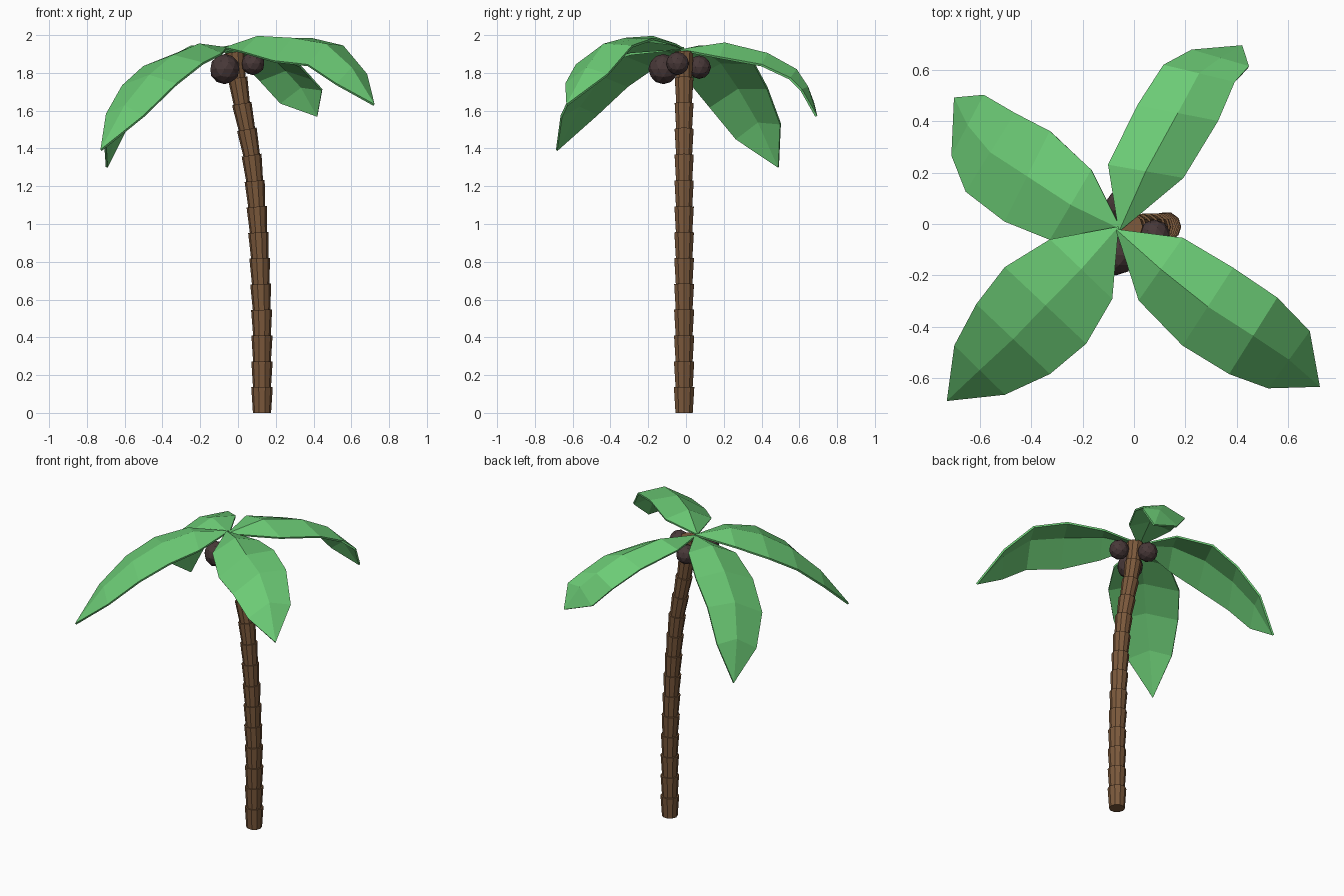
import bpy, bmesh
from math import cos, sin, pi
from mathutils import Vector

if "Cube" in bpy.data.objects:
    bpy.data.objects.remove(bpy.data.objects["Cube"])


def material(name, rgb):
    m = bpy.data.materials.new(name)
    m.diffuse_color = (*rgb, 1)
    m.use_nodes = True
    m.node_tree.nodes["Principled BSDF"].inputs["Base Color"].default_value = m.diffuse_color
    return m


bark = material("bark", (0.20, 0.10, 0.045))
leaf = material("leaf", (0.15, 0.60, 0.18))
husk = material("husk", (0.065, 0.04, 0.04))


def finish(bm, name, mat):
    bmesh.ops.recalc_face_normals(bm, faces=bm.faces)
    me = bpy.data.meshes.new(name)
    bm.to_mesh(me)
    bm.free()
    me.materials.append(mat)
    ob = bpy.data.objects.new(name, me)
    bpy.context.collection.objects.link(ob)
    return ob


# Trunk: stacked flaring segments along a leaning curve
xs = [0.127, 0.127, 0.127, 0.127, 0.125, 0.12, 0.115, 0.108,
      0.099, 0.088, 0.072, 0.047, 0.02, -0.002, -0.017]
pts = [Vector((x, -0.01, i * 1.91 / 14)) for i, x in enumerate(xs)]
SIDES = 10
bm = bmesh.new()
for i in range(14):
    rings = []
    taper = 1 - 0.10 * i / 13
    for j, r in ((i, 0.048 * taper), (i + 1, 0.057 * taper)):
        d = (pts[min(j + 1, 14)] - pts[max(j - 1, 0)]).normalized()
        if j == 0:
            d = Vector((0, 0, 1))
        side = Vector((0, 1, 0)).cross(d)
        rings.append([bm.verts.new(pts[j] + side * (r * cos(2 * pi * k / SIDES))
                                   + Vector((0, r * sin(2 * pi * k / SIDES), 0)))
                      for k in range(SIDES)])
    a, b = rings
    for k in range(SIDES):
        n = (k + 1) % SIDES
        bm.faces.new((a[k], a[n], b[n], b[k]))
    bm.faces.new(a[::-1])
    bm.faces.new(b)
finish(bm, "trunk", bark)

# Coconuts under the crown
for i, (loc, r) in enumerate([((-0.07, -0.12, 1.82), 0.08),
                              ((0.08, -0.045, 1.85), 0.062),
                              ((-0.05, 0.07, 1.83), 0.062)]):
    bpy.ops.mesh.primitive_ico_sphere_add(subdivisions=2, radius=r, location=loc)
    ob = bpy.context.object
    ob.name = f"coconut_{i + 1}"
    ob.data.materials.append(husk)


# Fronds: two edges and a raised midrib between a base point and a tip
def frond(name, base, left, right, tip, ridge):
    bm = bmesh.new()
    rows = []
    for l, r in zip(left, right):
        l, r = Vector(l), Vector(r)
        rows.append([bm.verts.new(p) for p in
                     (l, (l + r) / 2 + Vector((0, 0, ridge)), r)])
    b, t = bm.verts.new(base), bm.verts.new(tip)
    for k in range(2):
        bm.faces.new((b, rows[0][k + 1], rows[0][k]))
        for p, q in zip(rows, rows[1:]):
            bm.faces.new((p[k], p[k + 1], q[k + 1], q[k]))
        bm.faces.new((rows[-1][k], rows[-1][k + 1], t))
    ob = finish(bm, name, leaf)
    mod = ob.modifiers.new("thickness", "SOLIDIFY")
    mod.thickness = 0.012
    mod.offset = 0


frond("frond_back_right", (-0.06, -0.03, 1.92),
      [(-0.10, 0.23, 1.93), (0.014, 0.46, 1.86), (0.115, 0.615, 1.76), (0.224, 0.673, 1.64)],
      [(0.19, 0.18, 1.88), (0.325, 0.40, 1.84), (0.39, 0.55, 1.77), (0.445, 0.61, 1.71)],
      (0.42, 0.69, 1.57), 0.05)
frond("frond_back_left", (-0.05, -0.02, 1.92),
      [(-0.325, -0.06, 1.86), (-0.50, 0.01, 1.76), (-0.65, 0.125, 1.62), (-0.705, 0.265, 1.45)],
      [(-0.165, 0.21, 1.92), (-0.325, 0.36, 1.85), (-0.46, 0.43, 1.72), (-0.58, 0.50, 1.53)],
      (-0.695, 0.49, 1.30), 0.05)
frond("frond_front_left", (-0.06, -0.01, 1.93),
      [(-0.325, -0.06, 1.90), (-0.50, -0.167, 1.83), (-0.61, -0.31, 1.73), (-0.695, -0.47, 1.58)],
      [(-0.085, -0.29, 1.90), (-0.185, -0.463, 1.85), (-0.325, -0.58, 1.74), (-0.50, -0.66, 1.57)],
      (-0.725, -0.685, 1.39), 0.05)
frond("frond_front_right", (-0.07, -0.02, 1.93),
      [(0.19, -0.055, 1.95), (0.385, -0.17, 1.98), (0.555, -0.285, 1.94), (0.68, -0.415, 1.79)],
      [(0.02, -0.295, 1.91), (0.19, -0.47, 1.86), (0.37, -0.58, 1.84), (0.52, -0.635, 1.74)],
      (0.72, -0.63, 1.63), 0.06)
